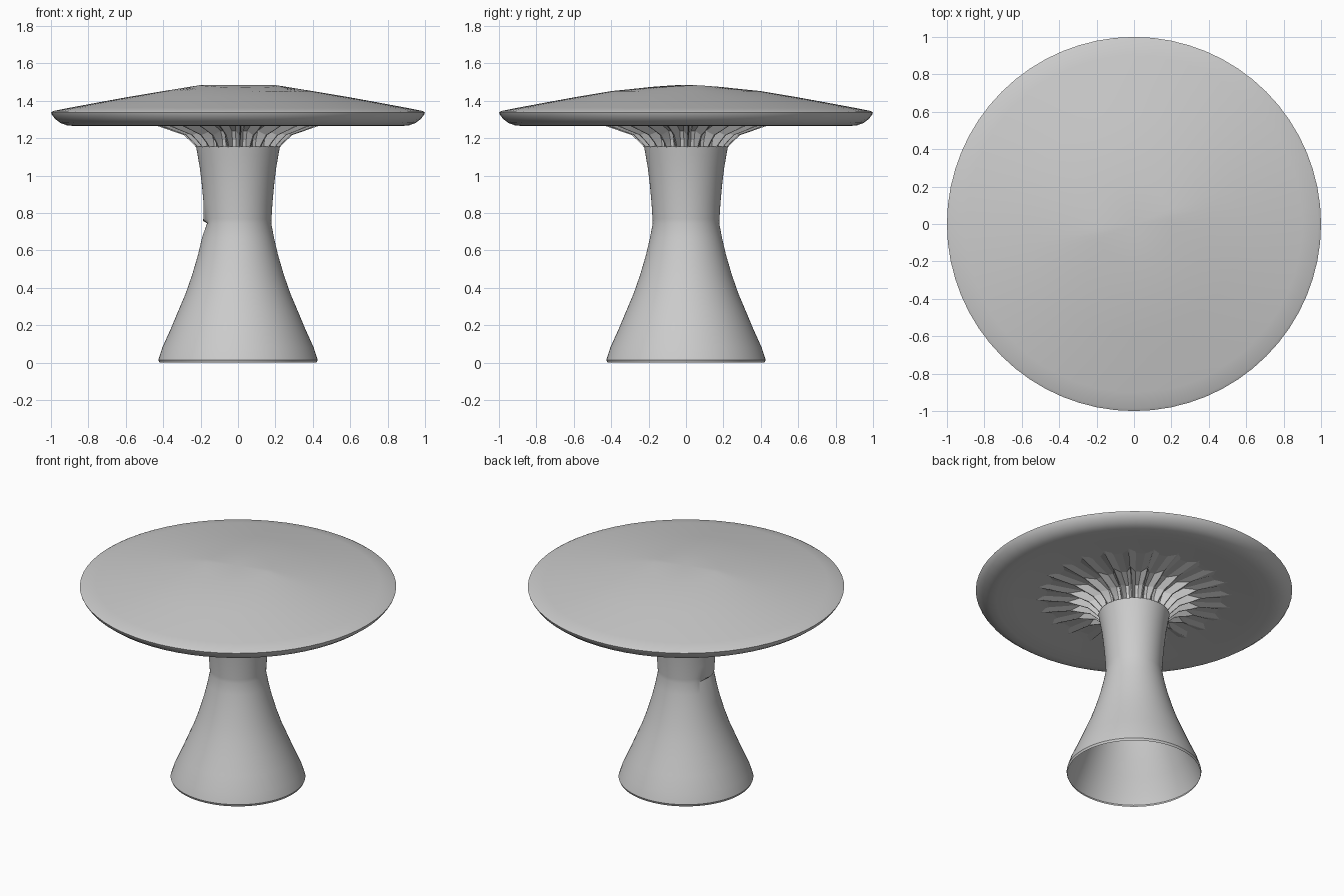
import bpy
import math
from math import sin, cos, pi

if "Cube" in bpy.data.objects:
    bpy.data.objects.remove(bpy.data.objects["Cube"])


def sweep(name, rows, seg, point, angle, cap_centre=None):
    """Revolve rows of (radius, z); point() may adjust each vertex."""
    verts, faces = [], []
    for i in range(rows):
        for j in range(seg):
            r, z, t = point(i, j, 2 * pi * j / seg)
            verts.append((r * cos(t), r * sin(t), z))
    for i in range(rows - 1):
        for j in range(seg):
            k = (j + 1) % seg
            faces.append((i * seg + j, i * seg + k, (i + 1) * seg + k, (i + 1) * seg + j))
    if cap_centre is not None:
        verts.append((0, 0, cap_centre))
        base = (rows - 1) * seg
        for j in range(seg):
            faces.append((base + j, base + (j + 1) % seg, len(verts) - 1))
    mesh = bpy.data.meshes.new(name)
    mesh.from_pydata(verts, [], faces)
    obj = bpy.data.objects.new(name, mesh)
    bpy.context.collection.objects.link(obj)
    bpy.ops.object.select_all(action='DESELECT')
    obj.select_set(True)
    bpy.context.view_layer.objects.active = obj
    bpy.ops.object.shade_smooth_by_angle(angle=math.radians(angle))
    return obj


# Hollow flared stem, open at the bottom, with a small crease on the -x side
STEM = [(.42, 0), (.426, .015), (.405, .08), (.36, .18), (.318, .28), (.28, .37),
        (.245, .47), (.213, .58), (.192, .67), (.178, .745), (.179, .77), (.184, .85),
        (.193, .95), (.204, 1.04), (.216, 1.11), (.224, 1.155)]


def stem_point(i, j, t):
    r, z = STEM[i]
    near = max(0, 1 - abs(t - pi) / .6)
    if i == 9:
        r -= .014 * near
    if i == 10:
        r += .007 * near
        z -= .012 * near
    return r, z, t


sweep("stem", len(STEM), 64, stem_point, 30)

# Fluted collar: alternating ridges and valleys spreading under the cap
RIDGE = [(.222, 1.15), (.245, 1.175), (.29, 1.217), (.43, 1.265), (.64, 1.288)]
VALLEY = [(.206, 1.15), (.212, 1.19), (.235, 1.24), (.34, 1.278), (.60, 1.292)]


def gill_point(i, j, t):
    r, z = (RIDGE if j % 4 < 2 else VALLEY)[i]
    # pinch each pair of columns so ridges narrow outwards
    shift = (.02 if i < 3 else .04) * (1 if j % 2 == 0 else -1)
    return r, z, t + (shift if j % 4 < 2 else -shift * .5)


sweep("gills", len(RIDGE), 96, gill_point, 15)

# Broad cap: concave underside, rounded rim, and a short skewed ridge on top
CAP = [(.45, 1.295), (.62, 1.286), (.76, 1.272), (.87, 1.265), (.915, 1.269), (.95, 1.282),
       (.98, 1.305), (.996, 1.328), (1.0, 1.338), (.985, 1.346), (.9, 1.363), (.75, 1.391),
       (.58, 1.422), (.40, 1.452), (.21, 1.484)]


def cap_point(i, j, t):
    r, z = CAP[i]
    if i == len(CAP) - 1:
        z -= .013 * abs(sin(t - .24))
    return r, z, t


sweep("cap", len(CAP), 64, cap_point, 35, cap_centre=1.485)
